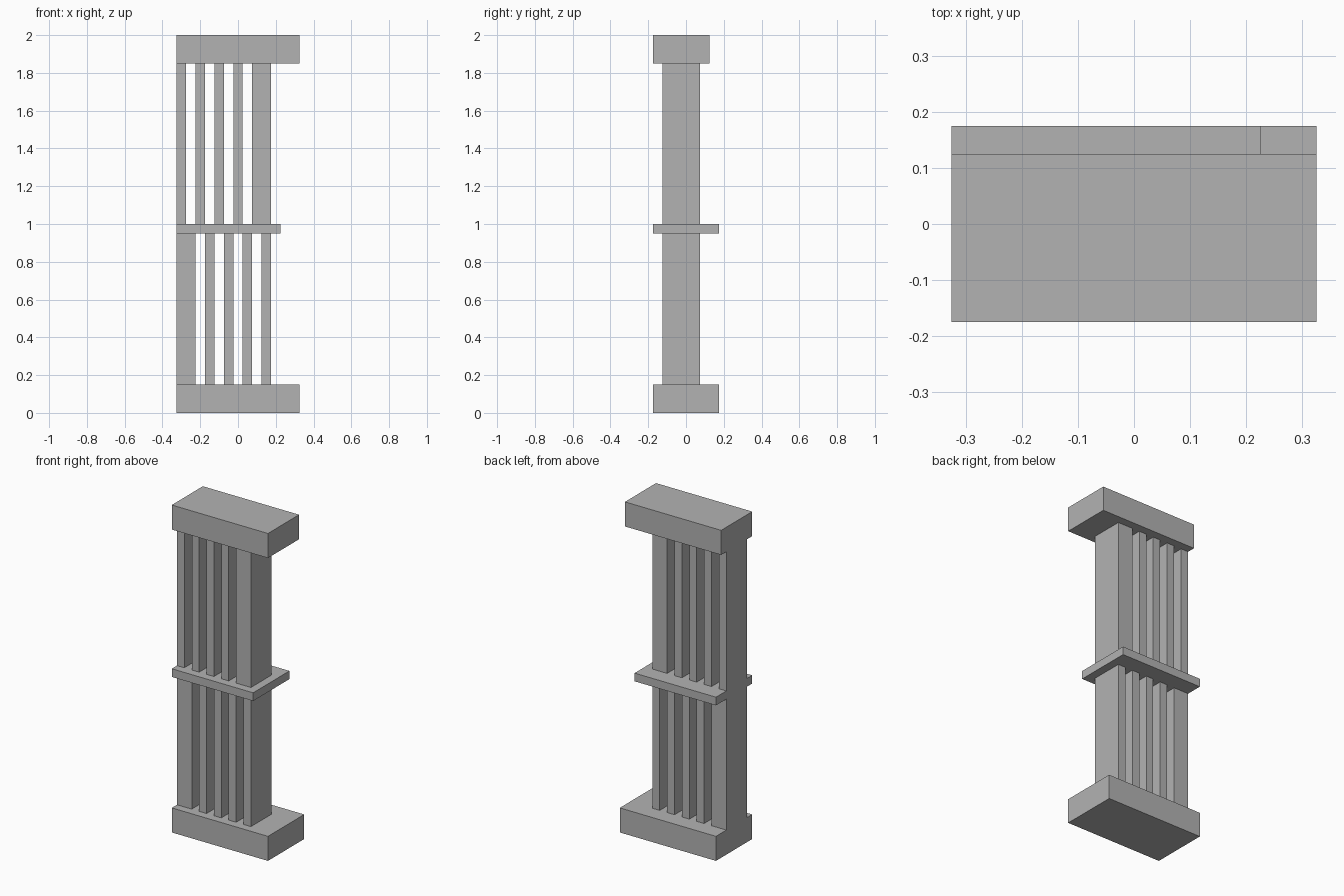
import bpy
import bmesh
from mathutils import Vector

cube = bpy.data.objects.get("Cube")
if cube:
    bpy.data.objects.remove(cube, do_unlink=True)

# Single plain grey finish
GREY = (0.45, 0.45, 0.45, 1)
grey = bpy.data.materials.new("plain_grey")
grey.use_nodes = True
grey.diffuse_color = GREY
grey.node_tree.nodes["Principled BSDF"].inputs["Base Color"].default_value = GREY


def box(name, xs, ys, zs):
    """Box spanning the given (min, max) ranges."""
    low, high = (Vector(corner) for corner in zip(xs, ys, zs))
    bm = bmesh.new()
    bmesh.ops.create_cube(bm, size=1)
    bmesh.ops.scale(bm, vec=high - low, verts=bm.verts)
    bmesh.ops.translate(bm, vec=(low + high) / 2, verts=bm.verts)
    mesh = bpy.data.meshes.new(name)
    bm.to_mesh(mesh)
    bm.free()
    mesh.materials.append(grey)
    obj = bpy.data.objects.new(name, mesh)
    bpy.context.collection.objects.link(obj)
    return obj


SIDE = -0.325            # flush side shared by every part
FRONT, BACK = -0.175, 0.175
SLAT_DEPTH = (-0.125, 0.075)
THIN, WIDE, GAP = 0.05, 0.1, 0.05

# Horizontal slabs
box("base", (SIDE, 0.325), (FRONT, BACK), (0, 0.15))
box("middle_shelf", (SIDE, 0.225), (FRONT, BACK), (0.95, 1))
box("top_slab", (SIDE, 0.325), (FRONT, 0.125), (1.85, 2))


def slat_row(name, widths, heights):
    """Row of upright slats with even gaps, starting at the flush side."""
    x = SIDE
    for i, width in enumerate(widths, 1):
        box(f"{name}_{i}", (x, x + width), SLAT_DEPTH, heights)
        x += width + GAP


# Upright slats: the wide one swaps ends between storeys
slat_row("lower_slat", [WIDE] + [THIN] * 4, (0.15, 0.95))
slat_row("upper_slat", [THIN] * 4 + [WIDE], (1, 1.85))
